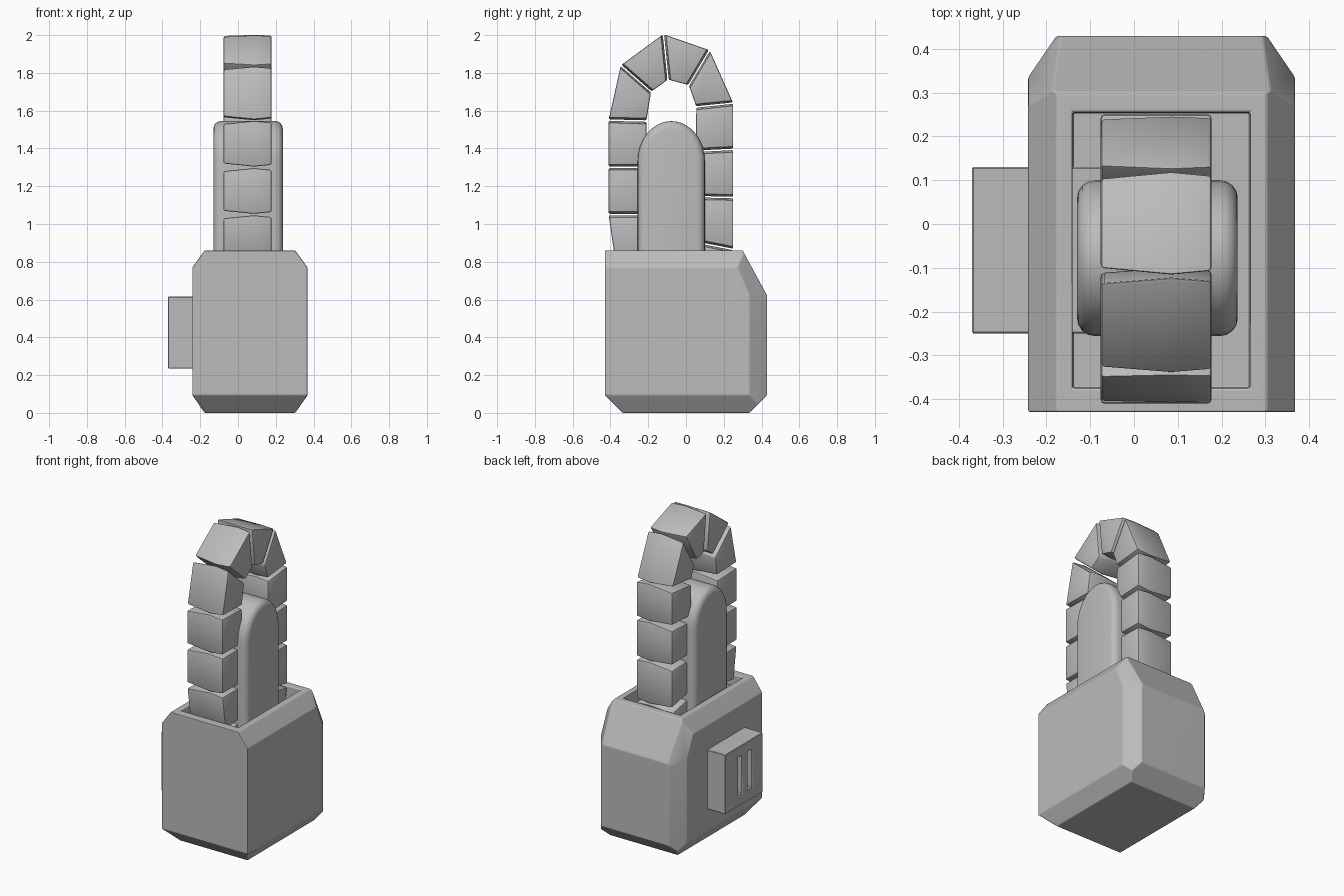
import bpy, bmesh, math
from mathutils import Vector

if "Cube" in bpy.data.objects:
    bpy.data.objects.remove(bpy.data.objects["Cube"], do_unlink=True)

grey = bpy.data.materials.new("plain grey")
grey.use_nodes = True
colour = (0.5, 0.5, 0.5, 1)
grey.diffuse_color = colour
grey.node_tree.nodes["Principled BSDF"].inputs["Base Color"].default_value = colour


def make_object(name, bm):
    bmesh.ops.recalc_face_normals(bm, faces=bm.faces)
    mesh = bpy.data.meshes.new(name)
    bm.to_mesh(mesh)
    bm.free()
    obj = bpy.data.objects.new(name, mesh)
    bpy.context.collection.objects.link(obj)
    mesh.materials.append(grey)
    return obj


def box_mesh(low, high):
    bm = bmesh.new()
    bmesh.ops.create_cube(bm, size=1)
    low, high = Vector(low), Vector(high)
    for v in bm.verts:
        v.co = (low + high) / 2 + v.co * (high - low)
    return bm


def loft(rings):
    """Closed solid through rings with equal point counts."""
    bm = bmesh.new()
    rows = [[bm.verts.new(p) for p in ring] for ring in rings]
    n = len(rows[0])
    for a, b in zip(rows, rows[1:]):
        for i in range(n):
            j = (i + 1) % n
            bm.faces.new((a[i], a[j], b[j], b[i]))
    bm.faces.new(rows[0])
    bm.faces.new(rows[-1])
    return bm


def activate(obj):
    bpy.ops.object.select_all(action='DESELECT')
    obj.select_set(True)
    bpy.context.view_layer.objects.active = obj


def cut(obj, low, high):
    cutter = make_object("cutter", box_mesh(low, high))
    cutter.hide_render = True
    mod = obj.modifiers.new("cut", 'BOOLEAN')
    mod.operation = 'DIFFERENCE'
    mod.solver = 'EXACT'
    mod.object = cutter
    activate(obj)
    bpy.ops.object.modifier_apply(modifier=mod.name)
    bpy.data.objects.remove(cutter, do_unlink=True)


def soften(obj, width, segments=2, angle=25, weighted=False):
    mod = obj.modifiers.new("bevel", 'BEVEL')
    mod.width = width
    mod.segments = segments
    mod.limit_method = 'ANGLE'
    mod.angle_limit = math.radians(angle)
    activate(obj)
    bpy.ops.object.modifier_apply(modifier=mod.name)
    bpy.ops.object.shade_smooth_by_angle(angle=math.radians(35))
    if weighted:
        obj.modifiers.new("weighted normals", 'WEIGHTED_NORMAL').keep_sharp = True


# Casing: a box trimmed by chamfer planes
cx, half_w, half_d, top = 0.063, 0.305, 0.43, 0.86
bm = box_mesh((cx - half_w, -half_d, 0), (cx + half_w, half_d, top))
planes = [
    ((cx, half_d, 0.62), (0, 0.24, 0.13)),      # sloped back
    ((cx, half_d, 0.095), (0, 1, -1)),          # lower back
    ((cx, -half_d, 0.095), (0, -1, -1)),        # lower front
]
for s in (1, -1):
    side = cx + s * half_w
    planes += [
        ((side, 0, 0.77), (s * 0.09, 0, 0.065)),       # upper side
        ((side, 0, 0.095), (s * 0.095, 0, -0.065)),    # lower side
        ((side, 0.335, 0), (s * 0.095, 0.065, 0)),     # rear corner
        ((side, 0.27, 0.775), (s * 0.122, 0.1, 0.045)),  # slope corner
    ]
for point, normal in planes:
    geom = bm.verts[:] + bm.edges[:] + bm.faces[:]
    bmesh.ops.bisect_plane(bm, geom=geom, plane_co=point,
                           plane_no=Vector(normal).normalized(), clear_outer=True)
    rim = [e for e in bm.edges if e.is_boundary]
    bmesh.ops.holes_fill(bm, edges=rim, sides=0)
casing = make_object("casing", bm)
cut(casing, (-0.14, -0.375, 0.12), (0.265, 0.255, 1))
soften(casing, 0.006, weighted=True)

# Side block with two upright slots, reaching into the casing
block = make_object("side_block", box_mesh((-0.37, -0.25, 0.235), (-0.06, 0.13, 0.615)))
for y in (-0.12, -0.02):
    cut(block, (-0.4, y - 0.02, 0.305), (-0.335, y + 0.02, 0.55))
soften(block, 0.003, 1)

# Guide bar with domed ends
mid_y, radius, dome, steps = -0.078, 0.178, 0.215, 16
outline = []
for base, start in ((1.33, 0), (0.4, math.pi)):
    for i in range(steps + 1):
        a = start + math.pi * i / steps
        outline.append((mid_y + radius * math.cos(a), base + dome * math.sin(a)))
bar = make_object("guide_bar", loft([[(x, y, z) for y, z in outline] for x in (-0.13, 0.237)]))
soften(bar, 0.04, 4, 50)

# Chain: joints as outer y, z and inner y, z; one ridged link between each pair
joints = [
    (-0.3, 0.58, -0.12, 0.62), (-0.375, 0.81, -0.18, 0.83),
    (-0.41, 1.05, -0.21, 1.05), (-0.41, 1.3, -0.21, 1.3),
    (-0.41, 1.55, -0.21, 1.545), (-0.345, 1.84, -0.185, 1.7),
    (-0.12, 2.005, -0.095, 1.765), (0.125, 1.92, 0.015, 1.735),
    (0.25, 1.64, 0.055, 1.62), (0.25, 1.395, 0.05, 1.385),
    (0.25, 1.14, 0.05, 1.145), (0.25, 0.865, 0.05, 0.905),
    (0.2, 0.62, 0.02, 0.7),
]
ridge_x = 0.085
for k, (a, b) in enumerate(zip(joints, joints[1:])):
    ends = [Vector(p) for p in (a[:2], b[:2], b[2:], a[2:])]
    rings = []
    for x in (-0.076, ridge_x, 0.177):
        gap = 0.004 + 0.1 * abs(x - ridge_x)
        out_dir = (ends[1] - ends[0]).normalized() * gap
        in_dir = (ends[2] - ends[3]).normalized() * gap
        quad = (ends[0] + out_dir, ends[1] - out_dir, ends[2] - in_dir, ends[3] + in_dir)
        rings.append([(x, p.x, p.y) for p in quad])
    link = make_object(f"chain_link_{k + 1}", loft(rings))
    soften(link, 0.008)
